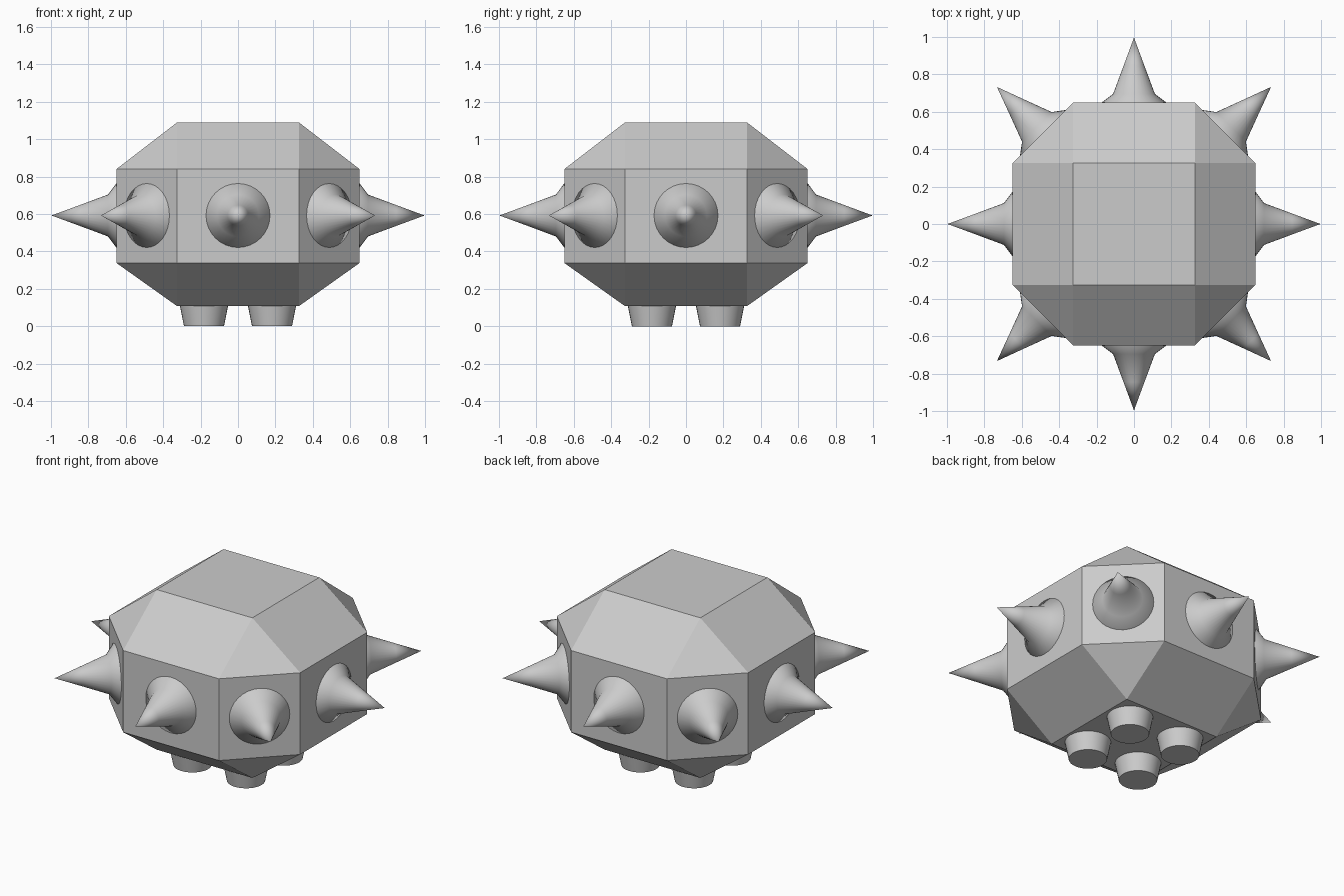
import bpy, bmesh
from math import sin, cos, tau, radians
from mathutils import Matrix, Vector

if "Cube" in bpy.data.objects:
    bpy.data.objects.remove(bpy.data.objects["Cube"])


def make_object(name, bm):
    bmesh.ops.recalc_face_normals(bm, faces=bm.faces)
    mesh = bpy.data.meshes.new(name)
    bm.to_mesh(mesh)
    bm.free()
    obj = bpy.data.objects.new(name, mesh)
    bpy.context.collection.objects.link(obj)
    return obj


def lathe(name, profile, segments=32):
    """Closed solid of revolution about z from (radius, height) pairs."""
    bm = bmesh.new()
    rings = []
    for r, z in profile:
        count = segments if r > 0 else 1
        rings.append([bm.verts.new((r * cos(tau * i / segments), r * sin(tau * i / segments), z))
                      for i in range(count)])
    for a, b in zip(rings, rings[1:]):
        for i in range(segments):
            j = (i + 1) % segments
            quad = [a[i], a[j], b[0]] if len(b) == 1 else [a[i], a[j], b[j], b[i]]
            bm.faces.new(quad).smooth = True
    for ring in (rings[0], rings[-1]):
        if len(ring) > 1:
            cap = bm.faces.new(ring)
            cap.smooth = False
            for e in cap.edges:
                e.smooth = False
    return make_object(name, bm)


# Faceted body: square top and bottom, octagonal band between
W, H = 0.65, 0.325
bm = bmesh.new()
for sx in (-1, 1):
    for sy in (-1, 1):
        for z in (0.107, 1.09):
            bm.verts.new((sx * H, sy * H, z))
        for z in (0.338, 0.84):
            bm.verts.new((sx * W, sy * H, z))
            bm.verts.new((sx * H, sy * W, z))
bmesh.ops.convex_hull(bm, input=bm.verts)
bmesh.ops.dissolve_limit(bm, angle_limit=radians(1), verts=bm.verts, edges=bm.edges)
make_object("body", bm)

# Eight flared spikes, one on each side of the band
spike = [(0.171, -0.01), (0.171, 0.001), (0.112, 0.045), (0.056, 0.195), (0, 0.347)]
for i in range(8):
    distance = W if i % 2 == 0 else (W + H) / 2 ** 0.5
    obj = lathe(f"spike_{i + 1}", spike)
    turn = Matrix.Rotation(tau * i / 8, 4, 'Z')
    tilt = Matrix.Rotation(tau / 4, 4, 'Y')
    obj.matrix_world = (Matrix.Translation((0, 0, 0.592)) @ turn
                        @ Matrix.Translation((distance, 0, 0)) @ tilt)

# Four tapered feet
for i, (sx, sy) in enumerate([(-1, -1), (1, -1), (1, 1), (-1, 1)]):
    obj = lathe(f"foot_{i + 1}", [(0.107, 0), (0.13, 0.115)])
    obj.location = (sx * 0.182, sy * 0.182, 0)
